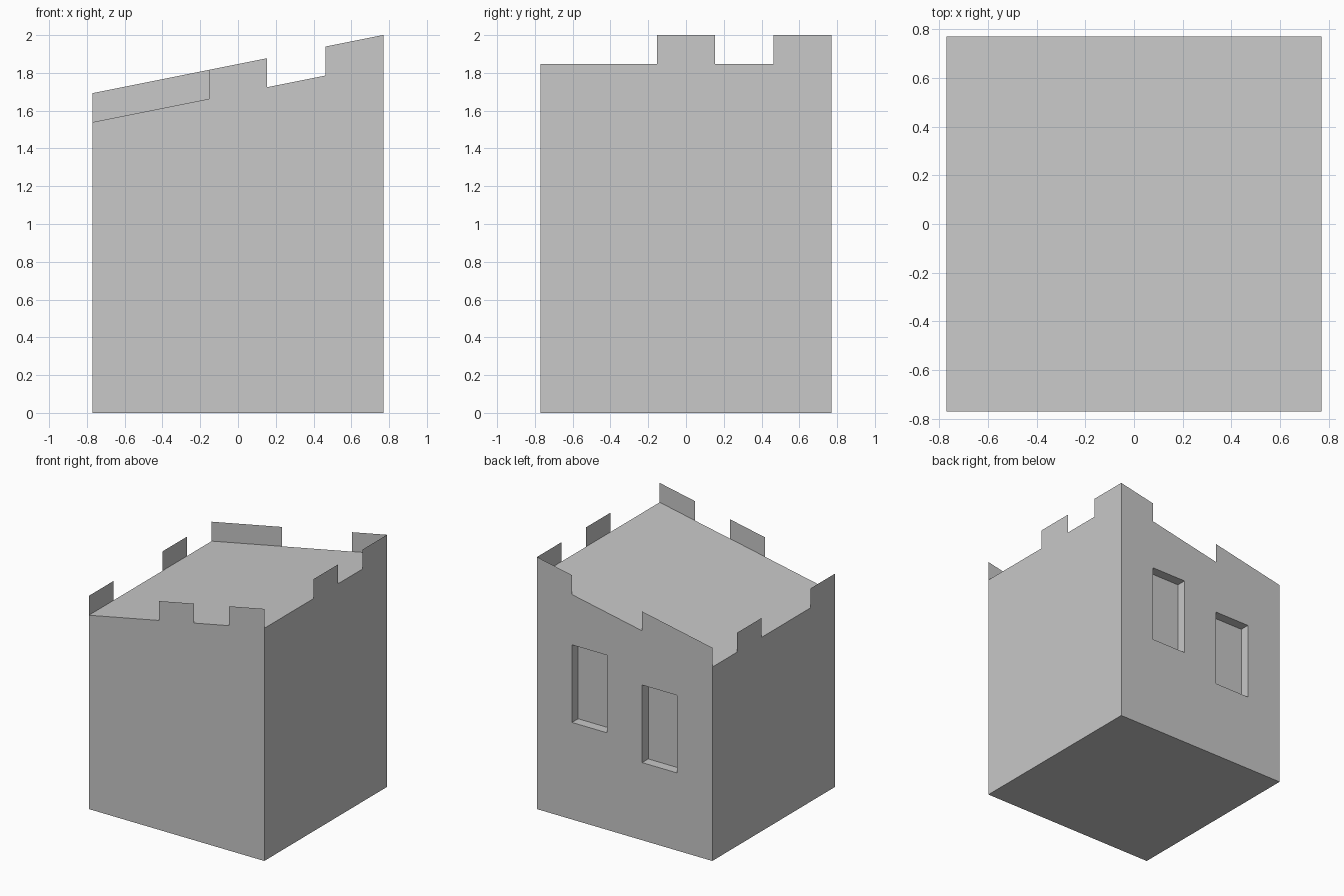
import bpy
import bmesh

if "Cube" in bpy.data.objects:
    bpy.data.objects.remove(bpy.data.objects["Cube"], do_unlink=True)

HALF = 0.77            # half the width of the tower
UNIT = HALF * 2 / 5    # one battlement step
RISE = UNIT / 2        # battlement height

stone = bpy.data.materials.new("stone_grey")
stone.use_nodes = True
grey = (0.58, 0.58, 0.58, 1)
stone.diffuse_color = grey
stone.node_tree.nodes["Principled BSDF"].inputs["Base Color"].default_value = grey


def roof_z(x):
    return 1.693 + 0.2 * x


def step(i):
    return -HALF + i * UNIT


def make_object(name, bm):
    mesh = bpy.data.meshes.new(name)
    bm.to_mesh(mesh)
    bm.free()
    obj = bpy.data.objects.new(name, mesh)
    bpy.context.collection.objects.link(obj)
    mesh.materials.append(stone)
    return obj


def box(name, x0, x1, y0, y1, z0, z1):
    bm = bmesh.new()
    bmesh.ops.create_cube(bm, size=1)
    for v in bm.verts:
        v.co = (x1 if v.co.x > 0 else x0,
                y1 if v.co.y > 0 else y0,
                z1 if v.co.z > 0 else z0)
    return make_object(name, bm)


# Tower body with a roof that climbs towards +x
body = box("tower_body", -HALF, HALF, -HALF, HALF, 0, 1)
for v in body.data.vertices:
    if v.co.z > 0.5:
        v.co.z = roof_z(v.co.x)

# Two shallow window recesses in the back wall: first step, sill height
for first, sill in ((3, 2.5), (1, 2)):
    cutter = box("window_cutter", step(first), step(first + 1),
                 HALF - UNIT / 4, HALF + UNIT,
                 sill * UNIT, (sill + 2) * UNIT)
    cutter.hide_render = True
    cut = body.modifiers.new("window", "BOOLEAN")
    cut.operation = "DIFFERENCE"
    cut.solver = "EXACT"
    cut.object = cutter
    bpy.context.view_layer.objects.active = body
    bpy.ops.object.modifier_apply(modifier=cut.name)
    bpy.data.objects.remove(cutter, do_unlink=True)


# Paper-thin battlements standing on the roof edges
def battlements(name, place, spans):
    bm = bmesh.new()
    for a, b in spans:
        base = [place(step(a)), place(step(b))]
        low = [bm.verts.new((x, y, roof_z(x))) for x, y in base]
        high = [bm.verts.new((x, y, roof_z(x) + RISE)) for x, y in base]
        bm.faces.new((low[0], low[1], high[1], high[0]))
    make_object(name, bm)


battlements("front_battlements", lambda t: (t, -HALF), [(2, 3), (4, 5)])
battlements("right_battlements", lambda t: (HALF, t), [(2, 3), (4, 5)])
battlements("back_battlements", lambda t: (-t, HALF), [(0, 1), (3, 5)])
battlements("left_battlements", lambda t: (-HALF, -t), [(1, 2), (4, 5)])
